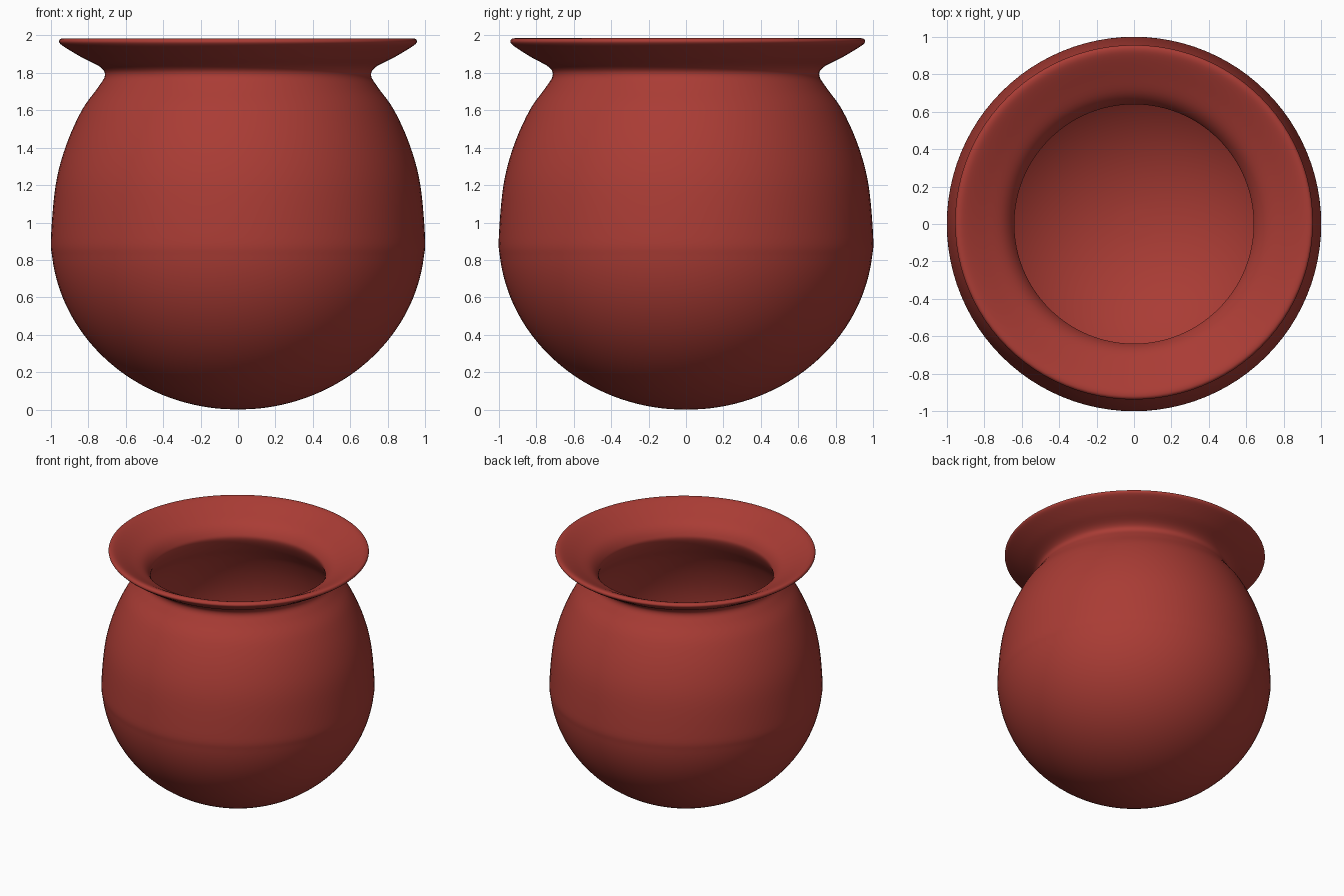
import bpy, bmesh, math
from mathutils import Vector

if "Cube" in bpy.data.objects:
    bpy.data.objects.remove(bpy.data.objects["Cube"], do_unlink=True)

SIDES = 96
STEPS = 5
RIM_Z = 1.80

clay = bpy.data.materials.new("red clay")
colour = (0.40, 0.045, 0.035, 1)
clay.diffuse_color = colour
clay.use_nodes = True
clay.node_tree.nodes["Principled BSDF"].inputs["Base Color"].default_value = colour


def bowl(radius, centre_z, depth, count=14):
    """Half-ellipse from the bottom pole up to the widest point."""
    angles = [i / count * math.pi / 2 for i in range(count + 1)]
    return [(radius * math.sin(a), centre_z - depth * math.cos(a)) for a in angles]


def smooth_path(points):
    """Catmull-Rom curve through the points."""
    pts = [Vector(p) for p in points]
    pts = [pts[0]] + pts + [pts[-1]]
    path = []
    for a, b, c, d in zip(pts, pts[1:], pts[2:], pts[3:]):
        for i in range(STEPS):
            t = i / STEPS
            path.append(0.5 * (2 * b + (c - a) * t + (2 * a - 5 * b + 4 * c - d) * t ** 2
                               + (3 * b - a - 3 * c + d) * t ** 3))
    return path + [pts[-1]]


# Outer wall from the base to the neck, then the flared lip
outer = bowl(1.0, 0.92, 0.92) + [(0.975, 1.2), (0.92, 1.41), (0.835, 1.6), (0.75, 1.72),
                                 (0.712, 1.785), (0.735, 1.83), (0.83, 1.88), (0.915, 1.93)]
lip = [(0.95, 1.955), (0.956, 1.972), (0.94, 1.984), (0.9, 1.975)]
# Inner wall from the lip down to the floor
inner = [(0.8, 1.925), (0.7, 1.87), (0.65, 1.81), (0.643, 1.76), (0.69, 1.67),
         (0.77, 1.56), (0.85, 1.39), (0.905, 1.19)] + bowl(0.93, 0.92, 0.85)[::-1]

# Pot turned around the z axis
bm = bmesh.new()
profile = [bm.verts.new((max(p.x, 0), 0, p.y)) for p in smooth_path(outer + lip + inner)]
edges = [bm.edges.new(pair) for pair in zip(profile, profile[1:])]
bmesh.ops.spin(bm, geom=profile + edges, cent=(0, 0, 0), axis=(0, 0, 1),
               angle=math.tau, steps=SIDES, use_merge=True)
bmesh.ops.remove_doubles(bm, verts=bm.verts, dist=0.0002)
bmesh.ops.recalc_face_normals(bm, faces=bm.faces)

# Slight hand-made offset of the lip towards the back
for v in bm.verts:
    lift = min(max((v.co.z - RIM_Z) / 0.18, 0), 1)
    v.co.y = v.co.y * (1 - 0.01 * lift) + 0.01 * lift

mesh = bpy.data.meshes.new("pot")
bm.to_mesh(mesh)
bm.free()
mesh.materials.append(clay)
pot = bpy.data.objects.new("pot", mesh)
bpy.context.collection.objects.link(pot)

bpy.context.view_layer.objects.active = pot
pot.select_set(True)
bpy.ops.object.shade_smooth()
